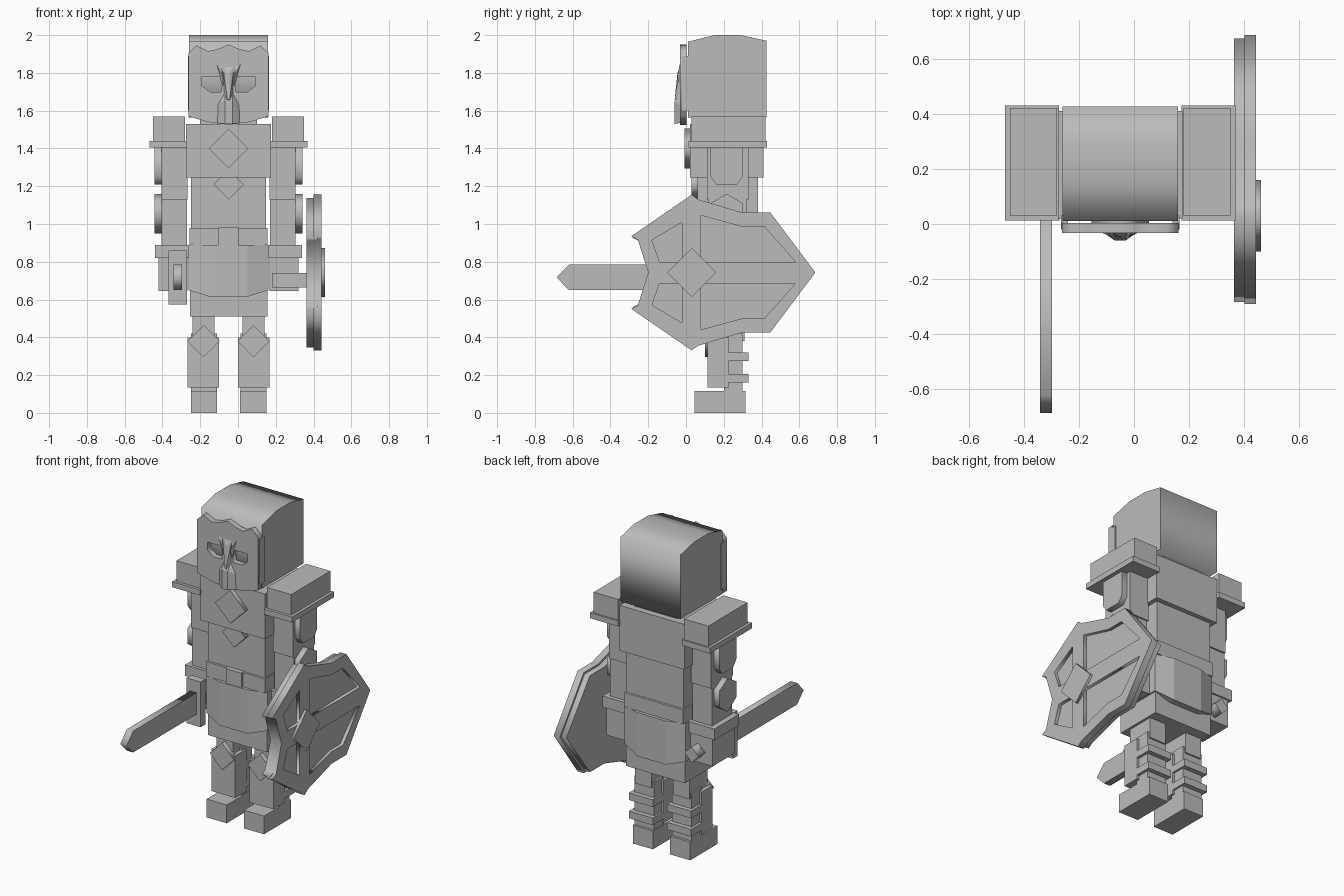
import bpy, bmesh
from mathutils import Matrix

cube = bpy.data.objects.get("Cube")
if cube:
    bpy.data.objects.remove(cube, do_unlink=True)

grey = bpy.data.materials.new("plain_grey")
grey.use_nodes = True
grey.diffuse_color = (0.5, 0.5, 0.5, 1)
grey.node_tree.nodes["Principled BSDF"].inputs["Base Color"].default_value = (0.5, 0.5, 0.5, 1)

CX = -0.05   # the figure's own centre line
SIDES = (("right", -1), ("left", 1))


def finish(name, bm):
    bmesh.ops.remove_doubles(bm, verts=bm.verts, dist=0.0001)
    bmesh.ops.recalc_face_normals(bm, faces=bm.faces)
    me = bpy.data.meshes.new(name)
    bm.to_mesh(me)
    bm.free()
    me.materials.append(grey)
    ob = bpy.data.objects.new(name, me)
    bpy.context.collection.objects.link(ob)
    return ob


def box(name, x, y, z):
    """Box from (low, high) pairs."""
    bm = bmesh.new()
    bmesh.ops.create_cube(bm, size=1)
    for v in bm.verts:
        v.co = [sum(r) / 2 + c * abs(r[1] - r[0]) for r, c in zip((x, y, z), v.co)]
    return finish(name, bm)


def mid_box(name, half, y, z):
    return box(name, (CX - half, CX + half), y, z)


def pair_box(name, near, far, y, z):
    """Two boxes, mirrored on the centre line."""
    for side, s in SIDES:
        box(f"{side}_{name}", sorted((CX + s * near, CX + s * far)), y, z)


def plate(name, outlines, axis, low, high):
    """Extruded outline; any outlines after the first are holes."""
    cu = bpy.data.curves.new(name, "CURVE")
    cu.dimensions, cu.fill_mode = "2D", "BOTH"
    cu.extrude = (high - low) / 2
    for pts in outlines:
        sp = cu.splines.new("POLY")
        sp.points.add(len(pts) - 1)
        for p, (u, v) in zip(sp.points, pts):
            p.co = (u, v, 0, 1)
        sp.use_cyclic_u = True
    tmp = bpy.data.objects.new(name + "_outline", cu)
    bpy.context.collection.objects.link(tmp)
    me = bpy.data.meshes.new_from_object(
        tmp.evaluated_get(bpy.context.evaluated_depsgraph_get()))
    bpy.data.objects.remove(tmp, do_unlink=True)
    m = (low + high) / 2
    me.transform({
        "x": Matrix(((0, 0, 1, m), (1, 0, 0, 0), (0, 1, 0, 0), (0, 0, 0, 1))),
        "y": Matrix(((1, 0, 0, 0), (0, 0, 1, m), (0, 1, 0, 0), (0, 0, 0, 1))),
    }[axis])
    bm = bmesh.new()
    bm.from_mesh(me)
    bpy.data.meshes.remove(me)
    return finish(name, bm)


def hull(name, pts):
    bm = bmesh.new()
    for p in pts:
        bm.verts.new(p)
    bmesh.ops.convex_hull(bm, input=bm.verts)
    return finish(name, bm)


def diamond(u, v, r):
    return [[(u, v - r), (u + r, v), (u, v + r), (u - r, v)]]


def mirror(pts, about):
    return [(2 * about - u, v) for u, v in pts]


# Helmet with an arched top, and neck
plate("helmet", [[(0.01, 1.565), (0.426, 1.565), (0.426, 1.97), (0.29, 2.0),
                  (0.15, 2.0), (0.01, 1.965)]], "x", CX - 0.21, CX + 0.21)
mid_box("neck", 0.15, (0.07, 0.37), (1.5, 1.58))

# Face mask with a wavy brow and two eye holes
half = [(0, 1.525), (0.11, 1.54), (0.212, 1.57), (0.212, 1.905), (0.17, 1.945),
        (0.11, 1.915), (0.06, 1.925), (0, 1.95)]
right_half = [(CX + u, v) for u, v in half]
outline = right_half + mirror(right_half[1:-1], CX)[::-1]
eye = [(CX + u, v) for u, v in
       ((0.03, 1.78), (0.14, 1.78), (0.14, 1.73), (0.10, 1.70), (0.04, 1.70))]
plate("face_mask", [outline, eye, mirror(eye, CX)], "y", -0.033, 0.003)
pair_box("mask_side", 0.19, 0.215, (-0.02, 0.03), (1.6, 1.89))

# Nose ridge, nose guard and brows
hull("nose_bridge", [(CX + s * w, y, z) for s in (-1, 1) for w, y, z in
     ((0.03, -0.03, 1.84), (0.022, -0.03, 1.64), (0.006, -0.045, 1.8), (0.006, -0.06, 1.66))])
hull("nose_guard", [(CX + s * w, y, z) for s in (-1, 1) for w, y, z in
     ((0.02, -0.03, 1.7), (0.06, -0.03, 1.63), (0.062, -0.03, 1.535),
      (0.02, -0.06, 1.65), (0.02, -0.06, 1.53))])
for side, s in SIDES:
    hull(side + "_brow", [(CX + s * w, y, z) for w, y, z in
         ((0.07, -0.03, 1.86), (0.04, -0.03, 1.84), (0.03, -0.03, 1.72),
          (0.015, -0.03, 1.74), (0.03, -0.047, 1.78))])

# Torso, belt and skirt
mid_box("chest", 0.225, (0.02, 0.41), (1.245, 1.53))
mid_box("abdomen", 0.198, (0.06, 0.38), (0.88, 1.26))
plate("chest_diamond", diamond(CX, 1.4, 0.105), "y", -0.007, 0.03)
plate("abdomen_diamond", diamond(CX, 1.21, 0.08), "y", 0.03, 0.07)
mid_box("belt", 0.206, (0.045, 0.395), (0.89, 0.98))
mid_box("belt_buckle", 0.053, (0.03, 0.06), (0.888, 0.982))
mid_box("hips", 0.205, (0.065, 0.375), (0.51, 0.72))
hull("skirt", [(CX + s * w, y, z) for s in (-1, 1) for w, fr, bk, bottom in
     ((0.212, 0.06, 0.38, 0.65), (0.1, 0.025, 0.415, 0.615)) for y in (fr, bk)
     for z in (bottom, 0.89)])

# Shoulders and arms
pair_box("shoulder_pad", 0.23, 0.4, (0.03, 0.42), (1.43, 1.57))
pair_box("shoulder_rim", 0.222, 0.418, (0.012, 0.43), (1.405, 1.44))
pair_box("upper_arm", 0.217, 0.355, (0.11, 0.33), (1.13, 1.42))
pair_box("forearm", 0.22, 0.355, (0.12, 0.32), (0.8, 1.14))
pair_box("cuff", 0.207, 0.39, (0.1, 0.345), (0.82, 0.89))
pair_box("hand", 0.217, 0.37, (0.11, 0.335), (0.645, 0.83))
for side, s in SIDES:
    lo, hi = sorted((CX + s * 0.35, CX + s * 0.392))
    plate(side + "_arm_guard", [[(0.13, 1.41), (0.13, 1.25), (0.16, 1.21), (0.27, 1.21),
                                 (0.3, 1.25), (0.3, 1.41)]], "x", lo, hi)
    plate(side + "_elbow_guard", [[(0.215, 1.16), (0.3, 1.11), (0.3, 1.01), (0.215, 0.95),
                                   (0.13, 1.01), (0.13, 1.11)]], "x", lo, hi)

# Legs
pair_box("thigh", 0.075, 0.19, (0.13, 0.31), (0.38, 0.53))
pair_box("calf", 0.062, 0.2, (0.2, 0.3), (0.1, 0.42))
pair_box("greave", 0.05, 0.217, (0.115, 0.225), (0.135, 0.4))
pair_box("foot", 0.06, 0.2, (0.045, 0.315), (0, 0.115))
for z in (0.16, 0.275):
    pair_box("calf_strap", 0.05, 0.217, (0.22, 0.33), (z, z + 0.045))
for side, s in SIDES:
    plate(side + "_knee_guard", diamond(CX + s * 0.132, 0.38, 0.085), "y", 0.1, 0.14)

# Sword, held forward in the right hand
plate("sword_blade", [[(0.04, 0.65), (0.04, 0.785), (-0.62, 0.785), (-0.685, 0.717),
                       (-0.62, 0.65)]], "x", -0.341, -0.297)
box("sword_guard", (-0.368, -0.27), (0.012, 0.06), (0.575, 0.86))
box("sword_grip", (-0.345, -0.293), (0.05, 0.35), (0.69, 0.745))
plate("sword_pommel", diamond(-0.319, 0.717, 0.05), "y", 0.335, 0.4)

# Shield on the left hand: backing panel, raised frame with four openings, boss
MZ = 0.743
upper = [(-0.2, MZ), (-0.255, 0.917), (-0.29, 0.935), (0.03, 1.155), (0.065, 1.13),
         (0.3, 1.06), (0.447, 1.06), (0.685, MZ)]


def flip(pts):
    return [(u, 2 * MZ - v) for u, v in pts]


shield = upper + flip(upper[1:-1])[::-1]
back_hole = [(0.08, 1.045), (0.3, 0.985), (0.415, 0.985), (0.58, 0.8), (0.08, 0.8)]
front_hole = [(-0.02, 1.01), (-0.18, 0.915), (-0.14, 0.8), (-0.02, 0.8)]
plate("shield_frame", [shield, back_hole, flip(back_hole), front_hole, flip(front_hole)],
      "x", 0.4, 0.443)
plate("shield_panel", [[(0.03 + (u - 0.03) * 0.98, MZ + (v - MZ) * 0.96) for u, v in shield]],
      "x", 0.363, 0.422)
plate("shield_boss", diamond(0.03, MZ, 0.13), "x", 0.44, 0.46)
box("shield_grip", (0.18, 0.37), (0.05, 0.14), (0.665, 0.74))
